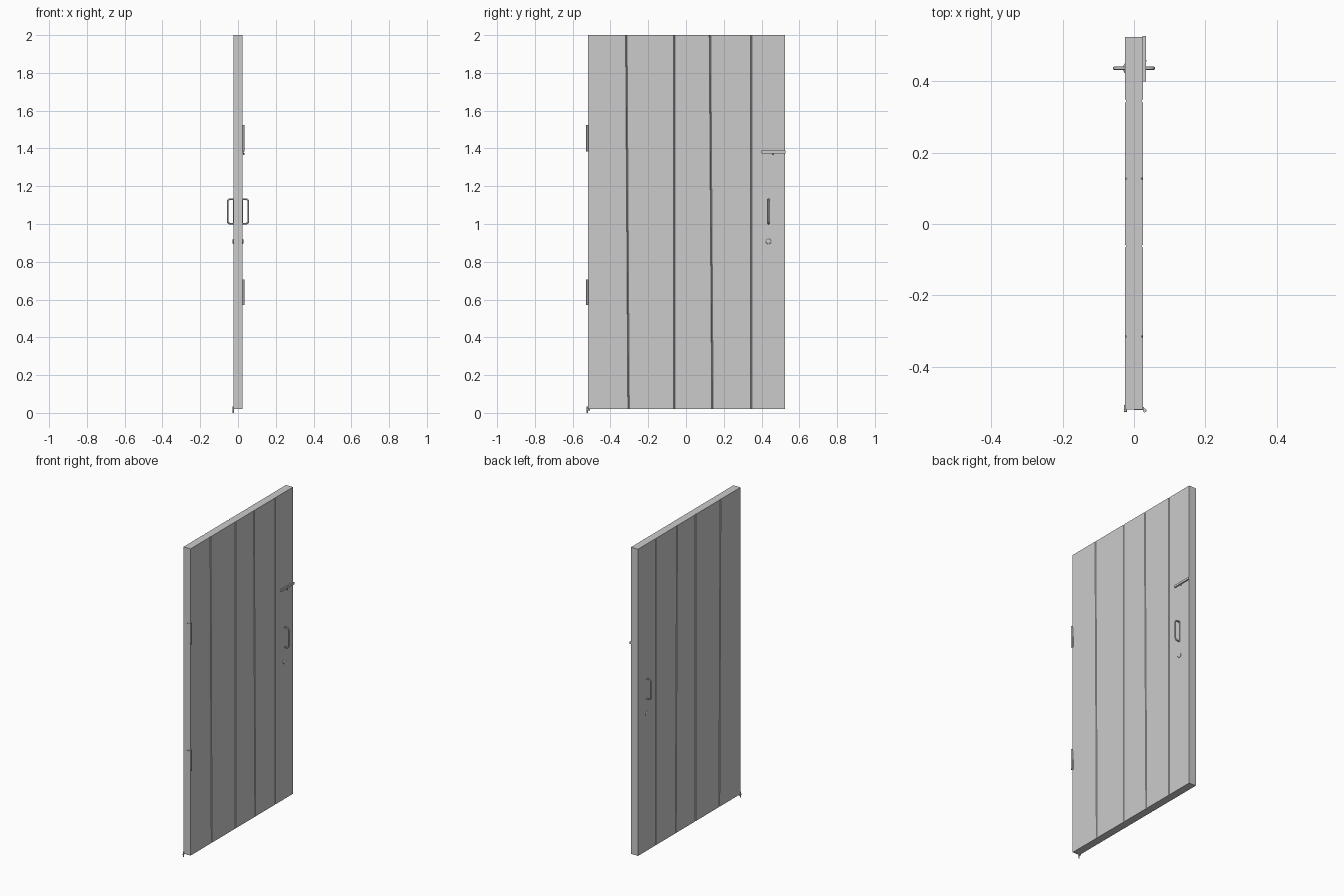
import bpy, bmesh, math
from mathutils import Vector

cube = bpy.data.objects.get("Cube")
if cube:
    bpy.data.objects.remove(cube, do_unlink=True)

grey = bpy.data.materials.new("light grey")
grey.use_nodes = True
grey.diffuse_color = (0.6, 0.6, 0.6, 1)
grey.node_tree.nodes["Principled BSDF"].inputs["Base Color"].default_value = (0.6, 0.6, 0.6, 1)


def finish(name, bm, smooth=False):
    bmesh.ops.recalc_face_normals(bm, faces=bm.faces)
    mesh = bpy.data.meshes.new(name)
    bm.to_mesh(mesh)
    bm.free()
    for p in mesh.polygons:
        p.use_smooth = smooth
    mesh.materials.append(grey)
    ob = bpy.data.objects.new(name, mesh)
    bpy.context.collection.objects.link(ob)
    return ob


def box(name, x, y, z):
    bm = bmesh.new()
    bmesh.ops.create_cube(bm, size=1)
    for v in bm.verts:
        v.co = [a + (c + 0.5) * (b - a) for c, (a, b) in zip(v.co, (x, y, z))]
    return finish(name, bm)


def cylinder(name, centre, radius, depth, axis="Z", sides=16):
    bm = bmesh.new()
    bmesh.ops.create_cone(bm, cap_ends=True, segments=sides, radius1=radius, radius2=radius, depth=depth)
    turn = Vector((0, 0, 1)).rotation_difference(Vector([axis == a for a in "XYZ"]))
    for v in bm.verts:
        v.co = turn @ v.co + Vector(centre)
    ob = finish(name, bm)
    for p in ob.data.polygons:
        p.use_smooth = len(p.vertices) == 4
    return ob


HALF, LOW, HIGH = 0.025, 0.02, 2.0
GROOVE, DEPTH = 0.004, 0.005

# Planks: seams are (y at bottom, y at top), edges chamfered into V grooves
seams = [(-0.52, -0.52), (-0.304, -0.316), (-0.062, -0.062), (0.14, 0.127), (0.345, 0.345), (0.525, 0.525)]
for i, (a, b) in enumerate(zip(seams, seams[1:])):
    ca = GROOVE if i else 0
    cb = GROOVE if i < len(seams) - 2 else 0
    bm = bmesh.new()
    rings = []
    for k, z in enumerate((LOW, HIGH)):
        outline = []
        for side in (1, -1):
            left = [(side * (HALF - DEPTH), a[k]), (side * HALF, a[k] + ca)] if ca else [(side * HALF, a[k])]
            right = [(side * HALF, b[k] - cb), (side * (HALF - DEPTH), b[k])] if cb else [(side * HALF, b[k])]
            outline += (left + right)[::side]
        rings.append([bm.verts.new((x, y, z)) for x, y in outline])
        bm.faces.new(rings[-1])
    n = len(rings[0])
    for j in range(n):
        m = (j + 1) % n
        bm.faces.new((rings[0][j], rings[0][m], rings[1][m], rings[1][j]))
    finish(f"plank_{i + 1}", bm)

# Pull handles and domed keyhole covers on both faces
HY, RING = 0.437, 8
for side, label in ((1, "left"), (-1, "right")):
    out, r = 0.055, 0.012
    path = [(0.022, 1.002)]
    for cz, start in ((1.002 + r, -90), (1.131 - r, 0)):
        for s in range(5):
            t = math.radians(start + s * 22.5)
            path.append((out - r + r * math.cos(t), cz + r * math.sin(t)))
    path.append((0.022, 1.131))
    curve = bpy.data.curves.new(f"handle_{label}", "CURVE")
    curve.dimensions = "3D"
    curve.bevel_depth = 0.0045
    curve.bevel_resolution = 2
    curve.use_fill_caps = True
    spline = curve.splines.new("POLY")
    spline.points.add(len(path) - 1)
    for p, (x, z) in zip(spline.points, path):
        p.co = (side * x, HY, z, 1)
    curve.materials.append(grey)
    bpy.context.collection.objects.link(bpy.data.objects.new(f"handle_{label}", curve))
    box(f"handle_strip_{label}", sorted((side * 0.024, side * 0.027)), (HY - 0.004, HY + 0.004), (0.998, 1.135))

    bm = bmesh.new()
    bmesh.ops.create_uvsphere(bm, u_segments=20, v_segments=12, radius=1)
    for v in bm.verts:
        v.co = (side * HALF + v.co.x * 0.005, HY + v.co.y * 0.014, 0.907 + v.co.z * 0.014)
    finish(f"keyhole_cover_{label}", bm, True)

# Hinges: leaf on the door edge and a knuckle with end pins
for label, z0, z1 in (("lower", 0.57, 0.705), ("upper", 1.385, 1.525)):
    box(f"hinge_leaf_{label}", (0.0, 0.03), (-0.5225, -0.519), (z0 + 0.01, z1 - 0.01))
    box(f"hinge_plate_{label}", (0.024, 0.028), (-0.522, -0.514), (z0, z1 - 0.07))
    cylinder(f"hinge_knuckle_{label}", (0.03, -0.523, (z0 + z1) / 2), 0.0055, z1 - z0)

# Sliding bolt with a small knob below
box("bolt_bar", (0.024, 0.033), (0.4, 0.527), (1.374, 1.388))
cylinder("bolt_knob", (0.031, 0.458, 1.371), 0.004, 0.012)

# Small pivot pin at the bottom hinge corner
cylinder("pivot_pin", (-0.024, -0.522, 0.017), 0.004, 0.034)
cylinder("pivot_arm", (-0.024, -0.518, 0.017), 0.004, 0.02, "Y")
